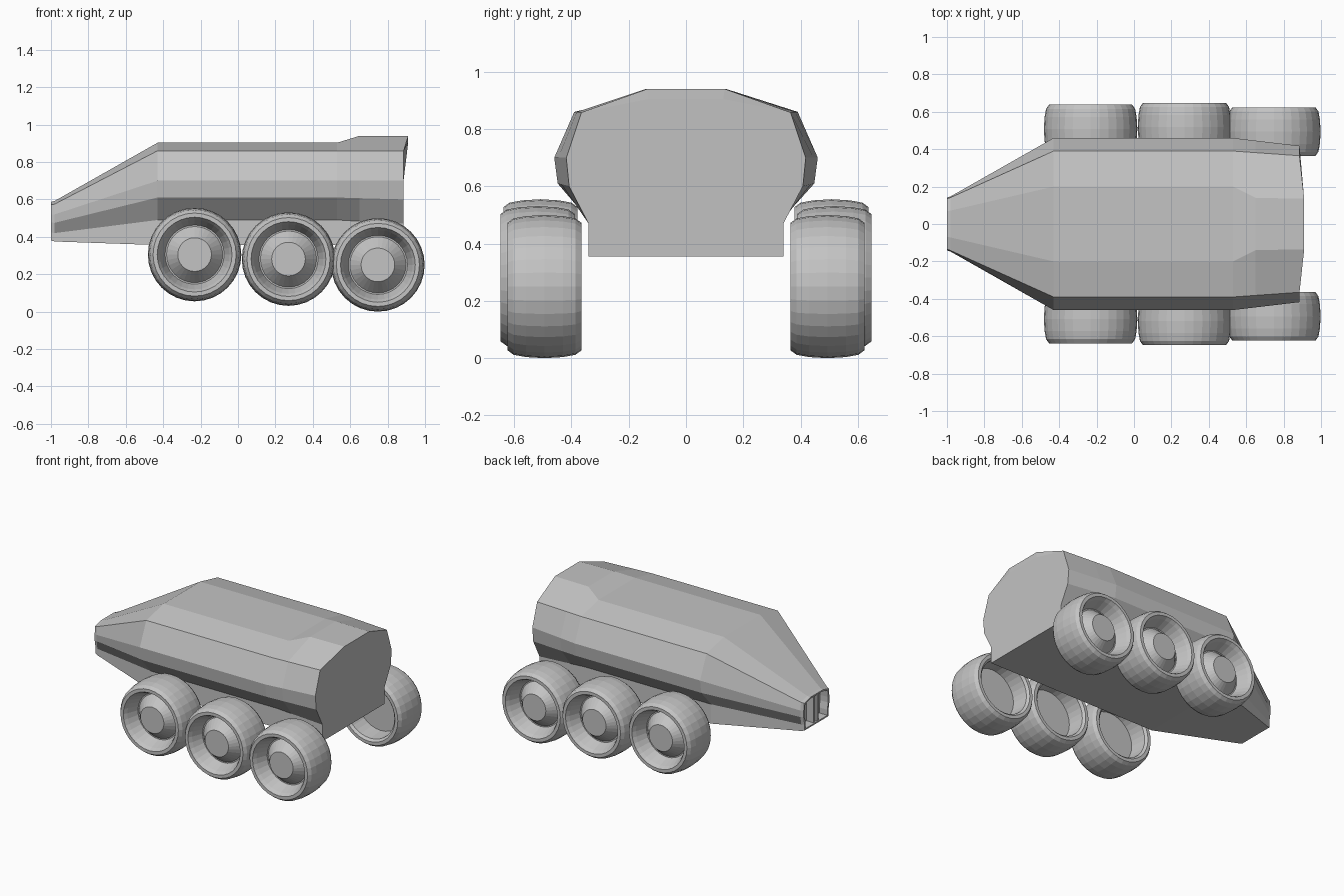
import bpy, bmesh, math
from mathutils import Vector

if "Cube" in bpy.data.objects:
    bpy.data.objects.remove(bpy.data.objects["Cube"])

grey = bpy.data.materials.new("plain grey")
grey.diffuse_color = (0.55, 0.55, 0.55, 1)
grey.use_nodes = True
grey.node_tree.nodes["Principled BSDF"].inputs["Base Color"].default_value = grey.diffuse_color


def finish(name, bm):
    bmesh.ops.remove_doubles(bm, verts=bm.verts[:], dist=0.0004)
    bmesh.ops.recalc_face_normals(bm, faces=bm.faces[:])
    me = bpy.data.meshes.new(name)
    bm.to_mesh(me)
    bm.free()
    me.materials.append(grey)
    ob = bpy.data.objects.new(name, me)
    bpy.context.collection.objects.link(ob)
    return ob


def loft(name, rings, caps=True):
    """Skin a list of equal-length closed rings of points."""
    bm = bmesh.new()
    vs = [[bm.verts.new(p) for p in r] for r in rings]
    n = len(vs[0])
    for a, b in zip(vs, vs[1:]):
        for i in range(n):
            j = (i + 1) % n
            bm.faces.new((a[i], a[j], b[j], b[i]))
    if caps:
        bm.faces.new(vs[0])
        bm.faces.new(vs[-1])
    return finish(name, bm)


def section(x, half, top_x=None):
    """Mirror a half cross-section (y, z), listed floor to roof, into a ring."""
    pts = [(x, y, z) for y, z in half]
    if top_x is not None:
        pts[-1] = (top_x, half[-1][0], half[-1][1])
    return pts + [(px, -y, z) for px, y, z in reversed(pts)]


# Hull: nose recess, nose, two body stations, raised rear roof with a lip
nose = [(0.138, 0.375), (0.138, 0.42), (0.148, 0.475), (0.148, 0.52), (0.142, 0.575), (0.072, 0.592)]
body = [(0.34, 0.356), (0.34, 0.49), (0.448, 0.61), (0.46, 0.70), (0.39, 0.86), (0.20, 0.903)]
tail = [(0.34, 0.355), (0.34, 0.47), (0.408, 0.60), (0.418, 0.70), (0.365, 0.858), (0.135, 0.94)]
mid = [(a[0] + (b[0] - a[0]) * 0.34, a[1] + (b[1] - a[1]) * 0.34) for a, b in zip(body, tail)]
mid[-1] = (0.14, 0.94)
lip = tail[:-1] + [(0.13, 0.905)]


def shrink(half, k):
    return [(y * k, 0.485 + (z - 0.485) * k) for y, z in half]


loft("hull", [
    section(-0.94, shrink(nose, 0.84)),
    section(-1.0, shrink(nose, 0.86)),
    section(-1.0, shrink(nose, 0.95)),
    section(-0.98, nose),
    section(-0.43, body),
    section(0.53, body),
    section(0.65, mid),
    section(0.885, tail, 0.91),
    section(0.885, lip, 0.91)])

# Twin upright bars in the nose opening
for s in (-1, 1):
    bm = bmesh.new()
    bmesh.ops.create_cube(bm, size=1)
    bmesh.ops.scale(bm, vec=(0.06, 0.016, 0.18), verts=bm.verts[:])
    bmesh.ops.translate(bm, vec=(-0.967, s * 0.018, 0.483), verts=bm.verts[:])
    finish("nose_bar", bm)

# Wheel profile (radius, outward offset): hub, dish, tyre, hollow back
profile = [(0.004, 0.10), (0.09, 0.10), (0.15, 0.03), (0.158, 0.03), (0.186, 0.105), (0.20, 0.13),
           (0.222, 0.13), (0.238, 0.108), (0.246, 0.065), (0.25, 0.0), (0.246, -0.065),
           (0.238, -0.108), (0.222, -0.13), (0.20, -0.13), (0.185, -0.115), (0.175, 0.0), (0.004, 0.0)]


def wheel(name, x, y, z, side, seg=32):
    rings = []
    for r, d in profile:
        rings.append([(x + r * math.cos(2 * math.pi * i / seg), side * (y + d),
                       z + r * math.sin(2 * math.pi * i / seg)) for i in range(seg)])
    loft(name, rings)


for side, label in ((-1, "near"), (1, "far")):
    wheel("front_wheel_" + label, -0.232, 0.508, 0.305, side)
    wheel("middle_wheel_" + label, 0.27, 0.518, 0.281, side)
    wheel("rear_wheel_" + label, 0.748, 0.494, 0.25, side)
